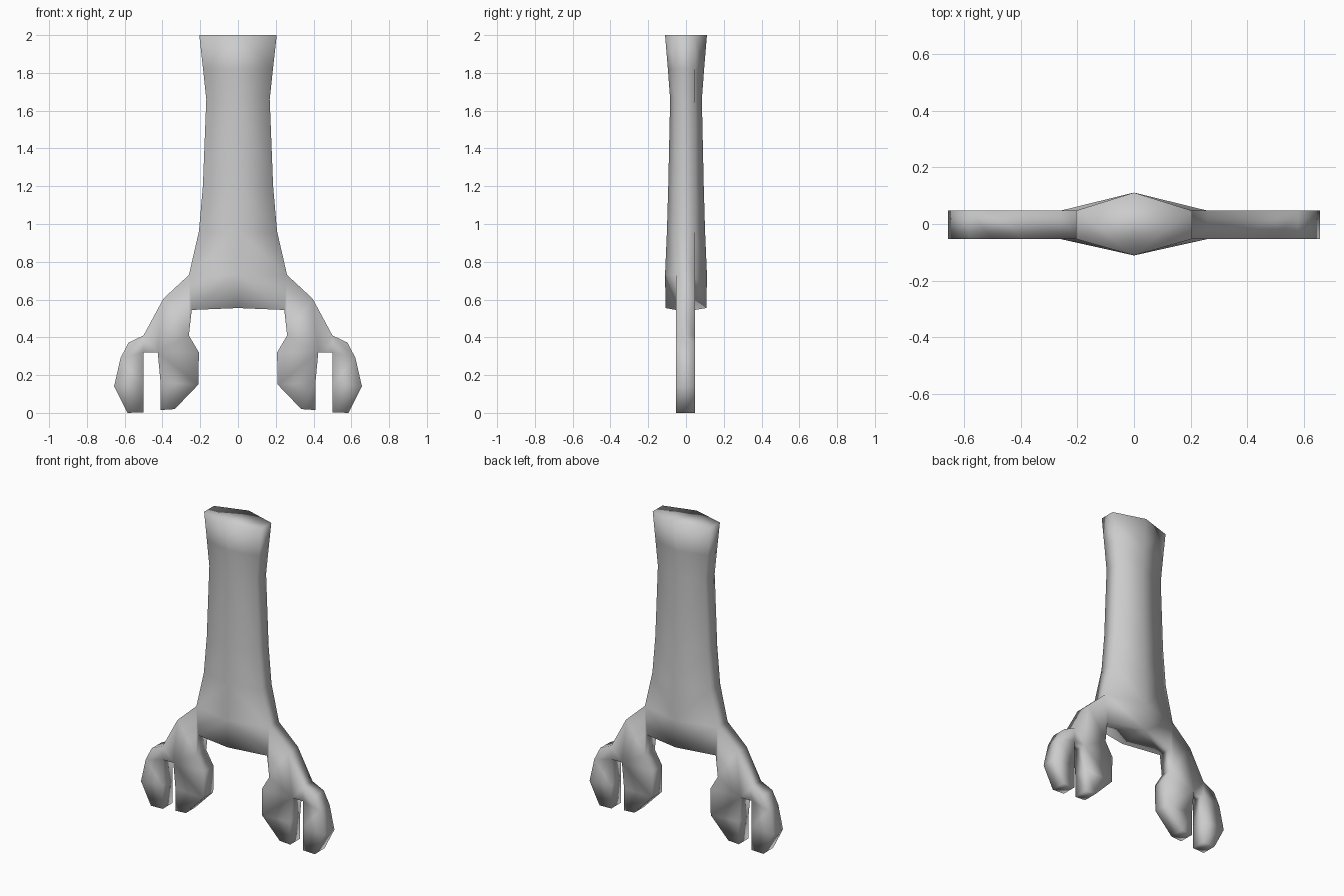
import bpy, bmesh

if "Cube" in bpy.data.objects:
    bpy.data.objects.remove(bpy.data.objects["Cube"])

FRONT, BACK = -0.053, 0.047   # y faces of the flat prong plate and the blade edge

# Blade stations: z, half width, ridge height
STATIONS = [(2.0, 0.205, 0.111), (1.82, 0.185, 0.096), (1.66, 0.168, 0.084),
            (1.2, 0.186, 0.094), (0.96, 0.207, 0.101), (0.73, 0.26, 0.111),
            (0.545, 0.245, 0.108)]

# Clawed arm outline points (x, z), right half
P = dict(a=(0.26, 0.73), b=(0.395, 0.605), c=(0.26, 0.41), d=(0.245, 0.545),
         e=(0.50, 0.41), f=(0.425, 0.32), g=(0.58, 0.372), h=(0.622, 0.29),
         i=(0.656, 0.14), j=(0.585, 0.0), k=(0.50, 0.32), l=(0.50, 0.003),
         m=(0.50, 0.15), n=(0.207, 0.32), o=(0.41, 0.16), p=(0.21, 0.15),
         q=(0.41, 0.015), r=(0.335, 0.02))
ARM_FACES = ["abcd", "befc", "ekf", "eghk", "himk", "ijlm", "cfn", "fopn", "oqrp"]

bm = bmesh.new()

# Blade half: lofted half-hexagon sections, open at the mirror plane
rings = []
for z, w, t in STATIONS:
    zc = z + (0.01 if z < 0.6 else 0)
    rings.append([bm.verts.new(co) for co in
                  ((0, -t, zc), (w, FRONT, z), (w, BACK, z), (0, t, zc))])
for n, (up, low) in enumerate(zip(rings, rings[1:])):
    for s in range(3):
        if s == 1 and n == len(rings) - 2:
            continue              # the arm joins here
        bm.faces.new((up[s], low[s], low[s + 1], up[s + 1]))
bm.faces.new(rings[0])
bm.faces.new(rings[-1][::-1])

# Clawed arm: flat faces extruded through the plate thickness
verts = {name: bm.verts.new((x, FRONT, z)) for name, (x, z) in P.items()}
faces = [bm.faces.new([verts[ch] for ch in f]) for f in ARM_FACES]
back = bmesh.ops.extrude_face_region(bm, geom=faces, use_keep_orig=True)["geom"]
for v in back:
    if isinstance(v, bmesh.types.BMVert):
        v.co.y = BACK

# Remove the hidden wall between arm and blade, then weld
seam = [f for f in bm.faces if {verts["a"], verts["d"]} <= set(f.verts)
        and any(v.co.y > 0 for v in f.verts)]
bmesh.ops.delete(bm, geom=seam, context="FACES_ONLY")
bmesh.ops.remove_doubles(bm, verts=bm.verts, dist=0.0005)
bmesh.ops.recalc_face_normals(bm, faces=bm.faces)

mesh = bpy.data.meshes.new("clawed_blade")
bm.to_mesh(mesh)
bm.free()
obj = bpy.data.objects.new("clawed_blade", mesh)
bpy.context.collection.objects.link(obj)

# Mirror to the left half and smooth
mirror = obj.modifiers.new("mirror", "MIRROR")
mirror.use_clip = True
mirror.merge_threshold = 0.001
mesh.polygons.foreach_set("use_smooth", [True] * len(mesh.polygons))
mesh.update()
